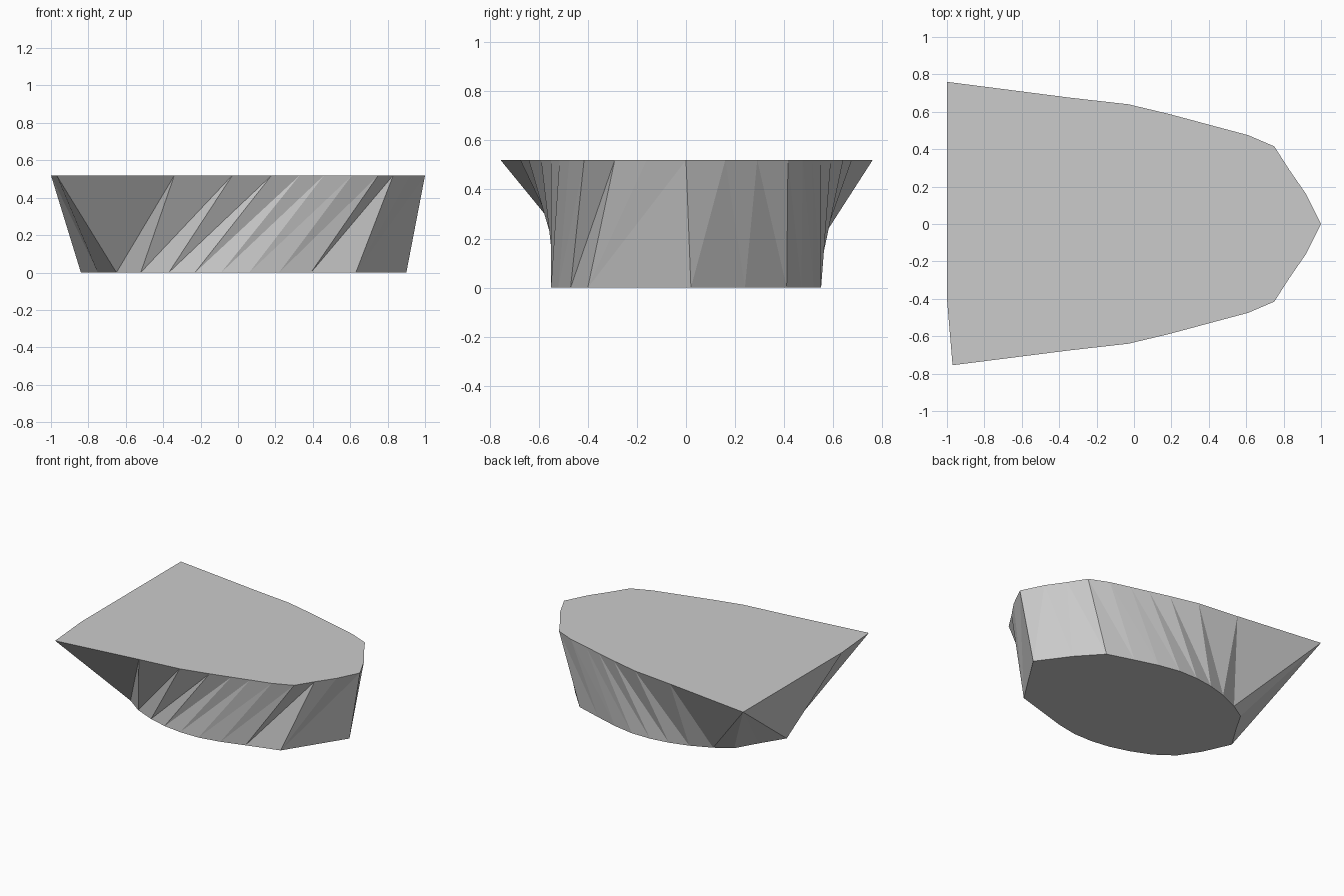
import bpy
import bmesh

default_cube = bpy.data.objects.get("Cube")
if default_cube:
    bpy.data.objects.remove(default_cube, do_unlink=True)

HEIGHT = 0.52


def mirrored(points):
    """Return the points reflected across the centre line, in reverse order."""
    return [(x, -y) for x, y in reversed(points)]


def make_ring(bm, points, z):
    """Add one outline, given in hundredths of a unit, at height z."""
    return [bm.verts.new((x / 100, y / 100, z)) for x, y in points]


# Upper outline: pointed bow, long flared flanks and a broad stern
flank = [(-34, -67.5), (-3, -64), (18, -59), (33, -55), (46, -51.5),
         (61, -47.5), (75, -41.5), (83, -29), (92, -16)]
bow = [(100, 0)]
stern = [(-100, 76), (-100, -40)]
upper_outline = [(-97, -75.5)] + flank + bow + mirrored(flank) + stern

# Lower outline: narrower rounded footprint, turned slightly against the top
belly = [(-52, -42.5), (-37, -49), (-23, -53), (-9, -55),
         (6, -55), (22, -52), (39, -47)]
nose = [(63, -40), (90, 2), (74, 24), (58.5, 41)]
tail = [(-64, 35), (-73, 19.5), (-84, 2), (-75, -18)]
lower_outline = [(-65, -33)] + belly + nose + mirrored(belly) + tail

# Each lower corner spans one upper edge, except at the bow and stern
spans = [1] * len(lower_outline)
spans[lower_outline.index(nose[0])] = 2
for corner in tail[:2]:
    spans[lower_outline.index(corner)] = 0

bm = bmesh.new()
upper = make_ring(bm, upper_outline, HEIGHT)
lower = make_ring(bm, lower_outline, 0)

# Flat caps
bm.faces.new(upper)
bm.faces.new(list(reversed(lower)))

# Faceted wall of alternating triangles
t = 0
for i, span in enumerate(spans):
    for _ in range(span):
        following = (t + 1) % len(upper)
        bm.faces.new((lower[i], upper[following], upper[t]))
        t = following
    bm.faces.new((lower[i], lower[(i + 1) % len(lower)], upper[t]))

bmesh.ops.recalc_face_normals(bm, faces=bm.faces[:])
mesh = bpy.data.meshes.new("faceted_hull")
bm.to_mesh(mesh)
bm.free()

# Plain grey finish
grey = bpy.data.materials.new("plain grey")
grey.use_nodes = True
colour = (0.6, 0.6, 0.6, 1)
grey.diffuse_color = colour
for node in grey.node_tree.nodes:
    if node.type == "BSDF_PRINCIPLED":
        node.inputs["Base Color"].default_value = colour
mesh.materials.append(grey)

hull = bpy.data.objects.new("faceted_hull", mesh)
bpy.context.collection.objects.link(hull)
